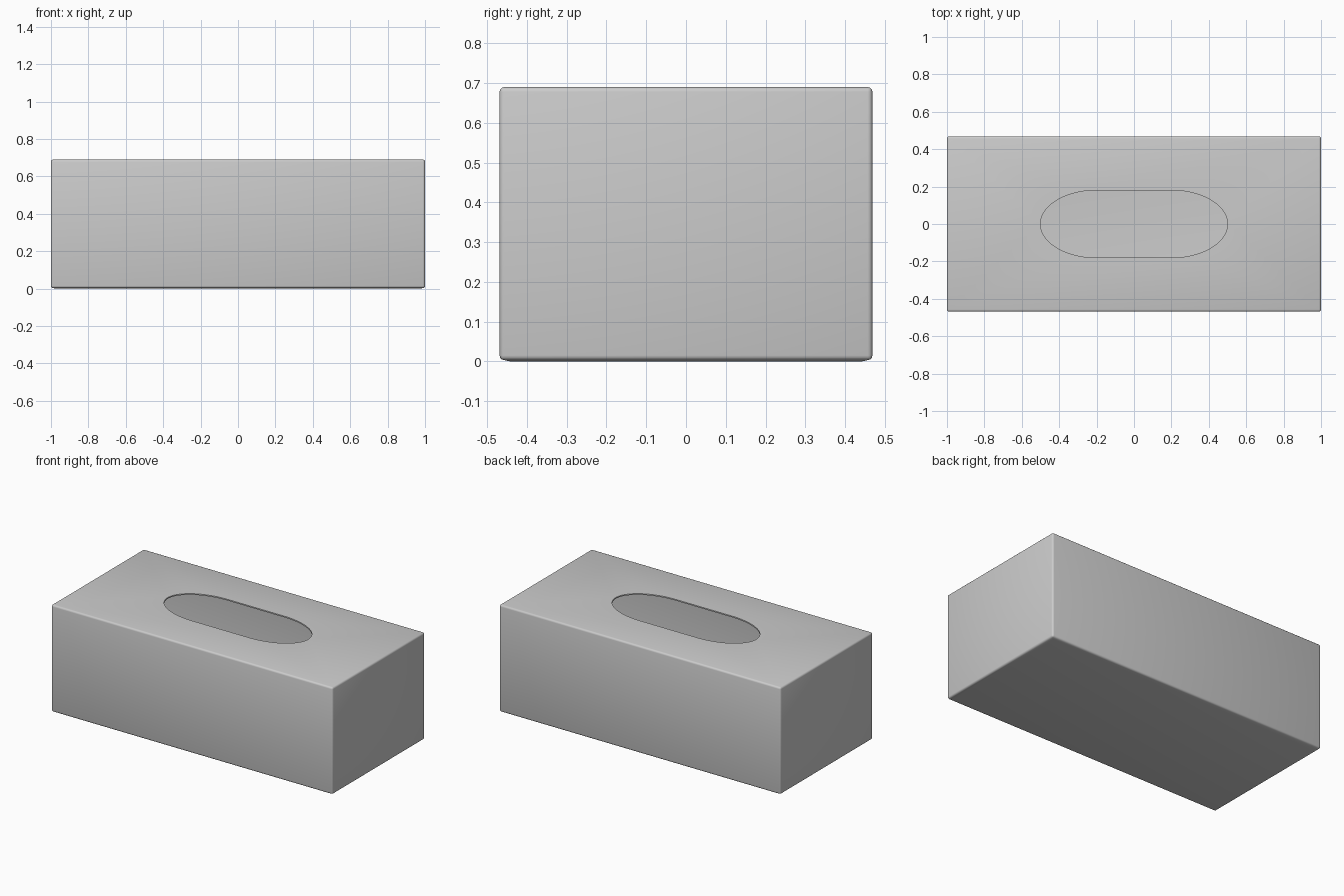
import bpy, bmesh
from math import cos, sin, pi, copysign
from mathutils import Matrix

if "Cube" in bpy.data.objects:
    bpy.data.objects.remove(bpy.data.objects["Cube"])

W, D, H, LIFT = 2.0, 0.938, 0.69, 0.003
bm = bmesh.new()

# Carton: box with small rounded edges
height = H - LIFT
bmesh.ops.create_cube(bm, size=1, matrix=Matrix.Translation((0, 0, LIFT + height / 2)) @ Matrix.Diagonal((W, D, height, 1)))
bmesh.ops.bevel(bm, geom=bm.edges[:], offset=0.012, segments=3, profile=0.5, affect='EDGES')

# Underside: very slightly dropped centre panel resting on the ground
bottom = min(bm.faces, key=lambda f: f.normal.z * f.calc_area())
bmesh.ops.inset_region(bm, faces=[bottom], thickness=0.02, depth=LIFT)

# Top panel: replaced by a panel with a long oval opening
top = max(bm.faces, key=lambda f: f.normal.z * f.calc_area())
rim = list(top.edges)
bmesh.ops.delete(bm, geom=[top], context='FACES_ONLY')
N = 64
verts = []
for i in range(N):
    a = 2 * pi * (i + 0.5) / N
    x = 0.3 * cos(a) + copysign(0.2, cos(a))
    verts.append(bm.verts.new((x, 0.18 * sin(a), H)))
rim += [bm.edges.new((verts[i], verts[(i + 1) % N])) for i in range(N)]
bmesh.ops.triangle_fill(bm, edges=rim, use_beauty=True, use_dissolve=False, normal=(0, 0, 1))
bmesh.ops.recalc_face_normals(bm, faces=bm.faces[:])

mesh = bpy.data.meshes.new("tissue_box")
bm.to_mesh(mesh)
bm.free()
box = bpy.data.objects.new("tissue_box", mesh)
bpy.context.collection.objects.link(box)

# Thin card walls, hollow inside
wall = box.modifiers.new("wall", 'SOLIDIFY')
wall.thickness = 0.008
wall.offset = -1

bpy.context.view_layer.objects.active = box
box.select_set(True)
bpy.ops.object.modifier_apply(modifier="wall")
bpy.ops.object.shade_smooth_by_angle(angle=0.6)
